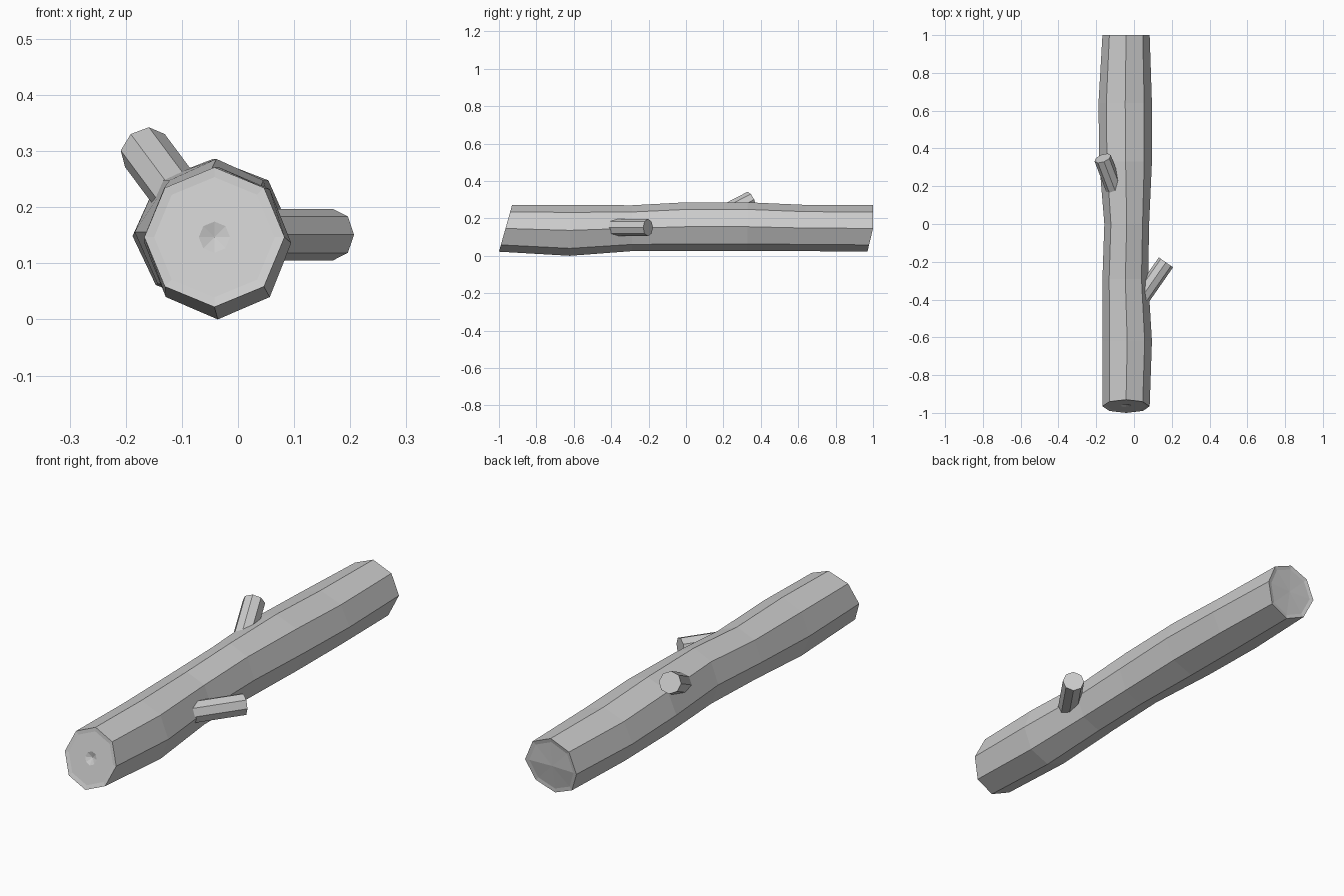
import bpy, bmesh, math
from mathutils import Vector

if "Cube" in bpy.data.objects:
    bpy.data.objects.remove(bpy.data.objects["Cube"])


def make_object(name, bm):
    bmesh.ops.recalc_face_normals(bm, faces=bm.faces)
    me = bpy.data.meshes.new(name)
    bm.to_mesh(me)
    bm.free()
    ob = bpy.data.objects.new(name, me)
    bpy.context.collection.objects.link(ob)
    return ob


def bridge(bm, a, b):
    n = len(a)
    for i in range(n):
        bm.faces.new((a[i], a[(i + 1) % n], b[(i + 1) % n], b[i]))


def fan(bm, ring, tip):
    v = bm.verts.new(tip)
    for i in range(len(ring)):
        bm.faces.new((ring[i], ring[(i + 1) % len(ring)], v))


def inset(bm, ring, factor, push):
    c = sum((v.co for v in ring), Vector()) / len(ring)
    new = [bm.verts.new(c + (v.co - c) * factor + Vector((0, push, 0))) for v in ring]
    bridge(bm, ring, new)
    return new, c


# Trunk: eight-sided rings (y, x min, x max, z min, z max)
rings = [
    (-0.965, -0.167, 0.083, 0.022, 0.271),
    (-0.62, -0.167, 0.095, 0.0, 0.272),
    (-0.29, -0.167, 0.075, 0.025, 0.270),
    (0.0, -0.157, 0.080, 0.025, 0.286),
    (0.33, -0.184, 0.095, 0.025, 0.286),
    (0.64, -0.188, 0.095, 0.025, 0.272),
    (1.0, -0.167, 0.083, 0.022, 0.271),
]
bm = bmesh.new()
loops = []
for k, (y, x0, x1, z0, z1) in enumerate(rings):
    loop = []
    for i in range(8):
        a = math.tau * i / 8
        up = math.sin(a)
        yy = y
        if k == 0:                      # slanted saw cut at the front
            yy = max(-1.0, y + 0.035 * up)
        elif k == len(rings) - 1:       # slight undercut at the back
            yy = y + 0.03 * min(0, up)
        loop.append(bm.verts.new(((x0 + x1) / 2 + (x1 - x0) / 2 * math.cos(a), yy,
                                  (z0 + z1) / 2 + (z1 - z0) / 2 * up)))
    loops.append(loop)
for a, b in zip(loops, loops[1:]):
    bridge(bm, a, b)

# Sawn ends, the front one with a small cracked core
rim, c = inset(bm, loops[0], 0.86, 0.003)
core, c = inset(bm, rim, 0.26, 0.0)
fan(bm, core, c + Vector((0, 0.012, 0)))
rim, c = inset(bm, loops[-1], 0.86, -0.003)
fan(bm, rim, c)
make_object("log_trunk", bm)


# Branch stubs: octagonal pegs given by tip centre and direction
def branch(name, tip, direction, length, r=0.046):
    d = Vector(direction).normalized()
    side = d.cross(Vector((0, 0, 1))).normalized()
    up = side.cross(d)
    bm = bmesh.new()
    ends = []
    for t in (-length, 0):
        c = Vector(tip) + d * t
        ends.append([bm.verts.new(c + (side * math.cos(math.tau * i / 8)
                                       + up * math.sin(math.tau * i / 8)) * r)
                     for i in range(8)])
    bridge(bm, *ends)
    for e in ends:
        bm.faces.new(e)
    make_object(name, bm)


branch("right_branch", (0.169, -0.203, 0.151), (0.57, 0.82, 0), 0.24)
branch("left_branch", (-0.166, 0.348, 0.301), (-0.32, 0.83, 0.43), 0.25)
